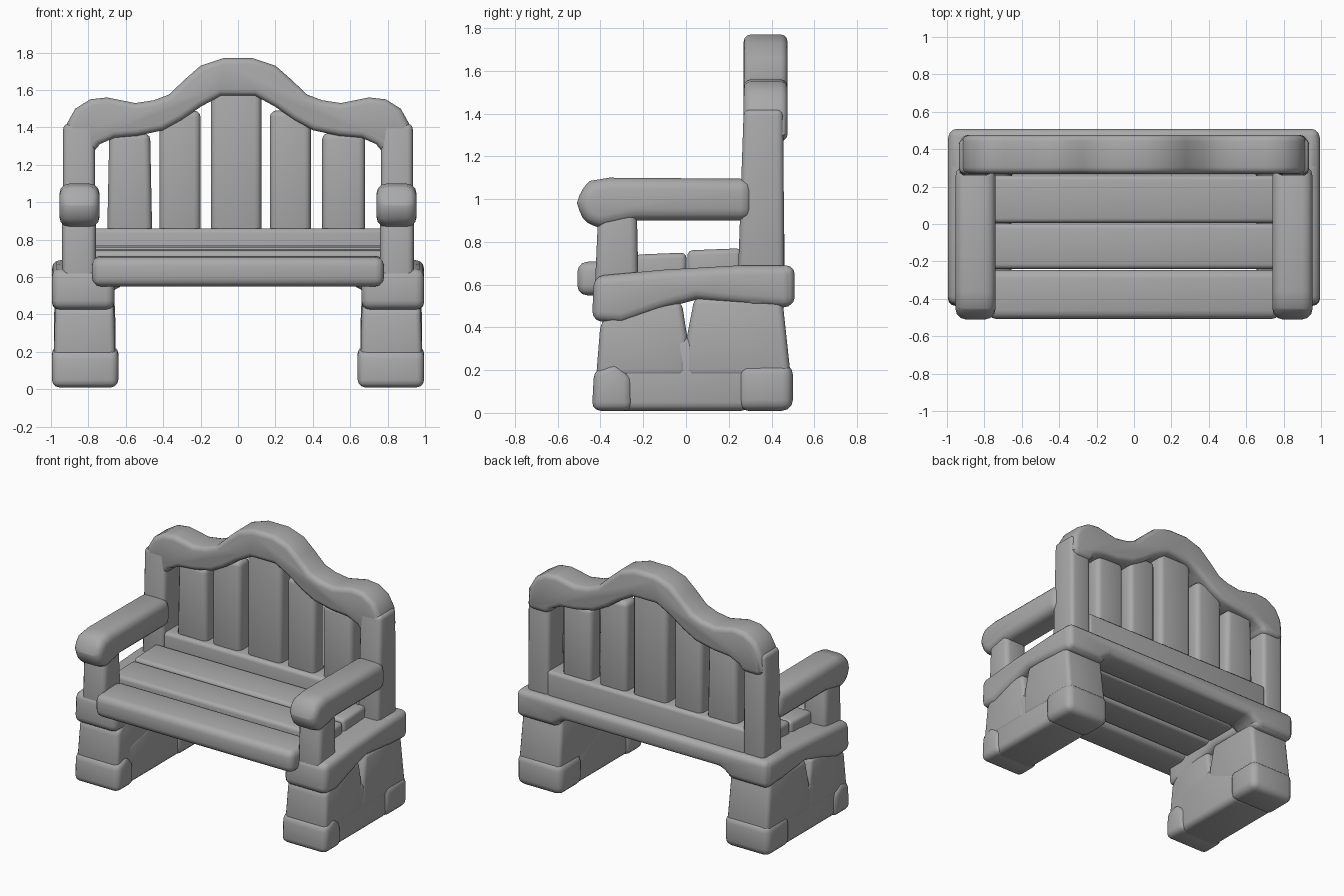
import bpy, bmesh
from mathutils import Vector

cube = bpy.data.objects.get("Cube")
if cube:
    bpy.data.objects.remove(cube)

grey = bpy.data.materials.new("plain grey")
grey.use_nodes = True
grey.diffuse_color = (0.4, 0.4, 0.4, 1)
grey.node_tree.nodes["Principled BSDF"].inputs["Base Color"].default_value = (0.4, 0.4, 0.4, 1)


def prism(name, outline, lo, hi, axis, round_by=0.04, pinch=0.0):
    """Extrude an outline along x or y, round its edges and shade it smooth."""
    bm = bmesh.new()

    def place(p, d):
        return Vector((d, p[0], p[1]) if axis == "x" else (p[0], d, p[1]))

    ends = [[bm.verts.new(place(p, d)) for p in outline] for d in (lo, hi)]
    bm.faces.new(ends[0])
    bm.faces.new(ends[1])
    for i in range(len(outline)):
        j = (i + 1) % len(outline)
        bm.faces.new((ends[0][i], ends[0][j], ends[1][j], ends[1][i]))
    # Narrow the upper part of the stones a little
    if pinch:
        top = max(v.co.z for v in bm.verts)
        mid = (lo + hi) / 2
        for v in bm.verts:
            if v.co.z > top - 0.1:
                v.co.x = mid + (v.co.x - mid) * (1 - pinch)
    bmesh.ops.recalc_face_normals(bm, faces=bm.faces)
    edges = [e for e in bm.edges if e.calc_face_angle(0) > 0.6]
    bmesh.ops.bevel(bm, geom=edges, offset=round_by, offset_type="OFFSET",
                    segments=3, profile=0.5, affect="EDGES", clamp_overlap=True)
    bmesh.ops.recalc_face_normals(bm, faces=bm.faces)
    mesh = bpy.data.meshes.new(name)
    bm.to_mesh(mesh)
    bm.free()
    mesh.materials.append(grey)
    obj = bpy.data.objects.new(name, mesh)
    bpy.context.collection.objects.link(obj)
    bpy.ops.object.select_all(action="DESELECT")
    obj.select_set(True)
    bpy.context.view_layer.objects.active = obj
    bpy.ops.object.shade_smooth_by_angle(angle=0.9)
    return obj


def rect(a0, a1, z0, z1):
    return [(a0, z0), (a1, z0), (a1, z1), (a0, z1)]


def both_sides(name, outline, lo, hi, round_by=0.04, pinch=0.0):
    prism("left_" + name, outline, lo, hi, "x", round_by, pinch)
    prism("right_" + name, outline, -hi, -lo, "x", round_by, pinch)


# Stone supports, with a wedge-shaped gap between the upper stones
both_sides("front_foot_stone", [(-.44, .01), (-.25, .01), (-.25, .17), (-.33, .24), (-.43, .2)],
           .64, .995, .04)
both_sides("back_foot_stone", rect(.24, .5, .01, .23), .64, .995, .05)
both_sides("middle_stone", [(-.33, .01), (.3, .01), (.3, .22), (.12, .3), (0, .365), (-.3, .3)],
           .655, .98, .04)
both_sides("upper_front_stone", [(-.42, .17), (.0, .17), (.005, .36), (-.02, .52), (-.3, .52), (-.4, .42)],
           .655, .985, .03, .05)
both_sides("upper_back_stone", [(.0, .17), (.49, .17), (.45, .54), (.04, .54), (.005, .36)],
           .655, .985, .03, .05)

# Side and back rails of the frame
both_sides("side_rail", [(-.44, .43), (-.3, .42), (-.1, .49), (.05, .53), (.25, .51), (.5, .49),
                         (.5, .69), (.25, .69), (-.1, .67), (-.43, .64)], .66, .995, .045)
prism("back_rail", [(-.99, .5), (-.7, .5), (-.62, .56), (.62, .56), (.7, .5), (.99, .5),
                    (.99, .69), (-.99, .69)], .27, .508, "y", .04)

# Posts and armrests
both_sides("front_post", [(-.43, .5), (-.22, .5), (-.23, .95), (-.41, .95)], .76, .94, .035)
both_sides("back_post", [(.24, .55), (.46, .55), (.455, 1.42), (.27, 1.42)], .765, .935, .03)
both_sides("armrest", [(-.51, .98), (-.5, 1.04), (-.45, 1.085), (-.36, 1.1), (.31, 1.095), (.31, .9),
                       (-.24, .9), (-.4, .865), (-.48, .89)], .74, .955, .055)

# Seat planks, rising slightly to the back
planks = [("front", -.508, -.245, .55, .715, .78), ("middle", -.24, .002, .57, .75, .83),
          ("rear", .006, .26, .58, .77, .83)]
for label, y0, y1, z0, z1, half in planks:
    prism(label + "_seat_plank", [(y0, z0), (y1, z0), (y1, z1), (y0, z1 - .01)], -half, half, "x",
          .045 if label == "front" else .025)
prism("lower_back_board", rect(.265, .46, .58, .86), -.78, .78, "x", .025)

# Upright back slats
for i, (x0, x1, top) in enumerate([(-.7, -.47, 1.37), (-.42, -.2, 1.49), (-.145, .125, 1.6),
                                   (.17, .39, 1.49), (.45, .68, 1.37)]):
    lean = .012 if x0 < -.5 else 0
    prism("back_slat_%d" % (i + 1), [(x0, .8), (x1 + lean, .8), (x1, top), (x0 + lean, top)],
          .3, .43, "y", .035)

# Wavy top rail, given as half outlines and mirrored
upper = [(.08, 1.77), (.2, 1.73), (.28, 1.66), (.37, 1.575), (.45, 1.545), (.55, 1.53), (.7, 1.56),
         (.79, 1.55), (.87, 1.5), (.915, 1.42), (.925, 1.3), (.91, 1.27)]
lower = [(.765, 1.27), (.74, 1.31), (.66, 1.345), (.54, 1.355), (.4, 1.385), (.3, 1.44), (.2, 1.51),
         (.09, 1.57)]
half = upper + lower
prism("top_rail", half + [(-x, z) for x, z in reversed(half)], .27, .475, "y", .035)
